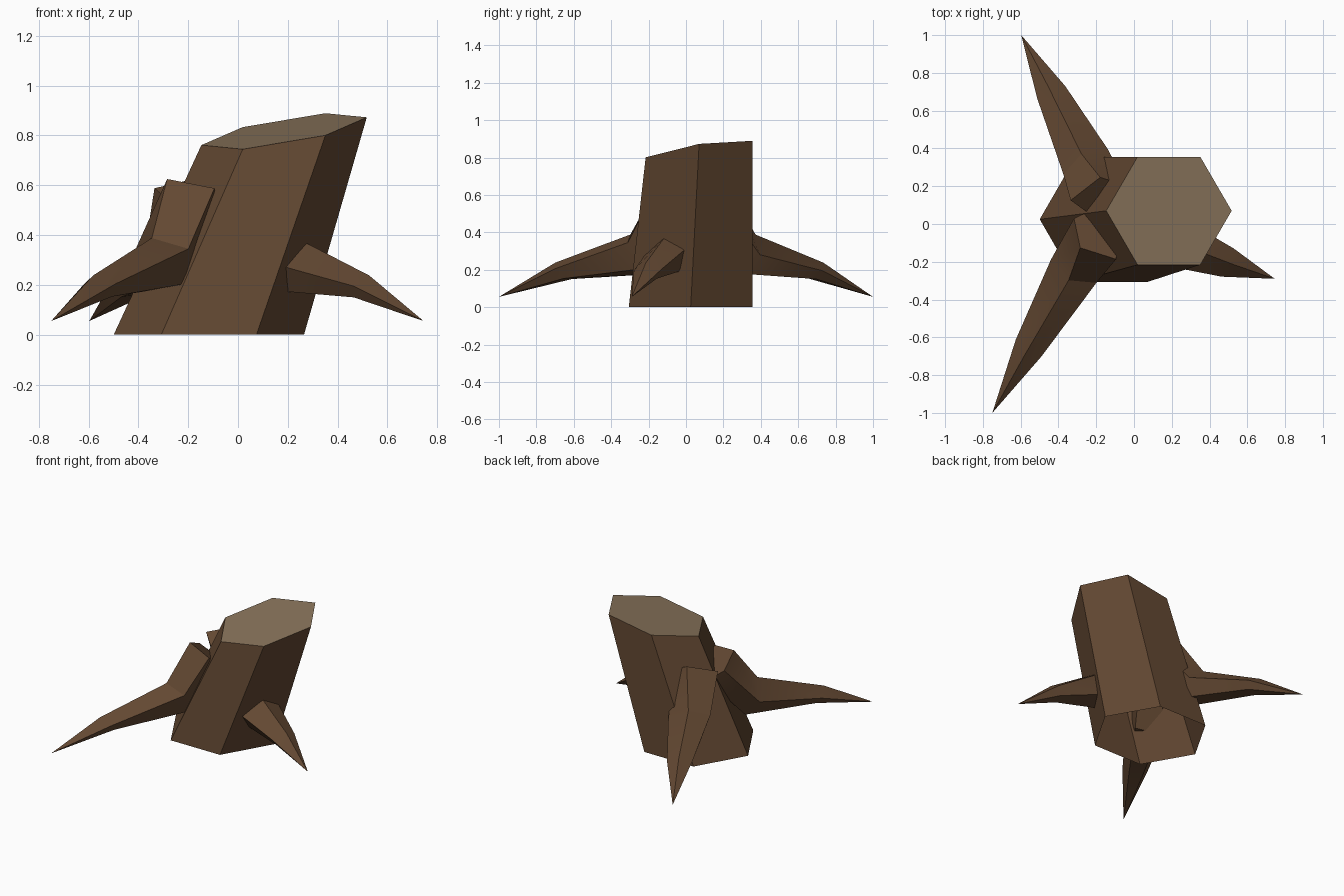
import bpy, math
from mathutils import Vector

if "Cube" in bpy.data.objects:
    bpy.data.objects.remove(bpy.data.objects["Cube"])


def material(name, rgb):
    m = bpy.data.materials.new(name)
    m.diffuse_color = (*rgb, 1)
    m.use_nodes = True
    m.node_tree.nodes["Principled BSDF"].inputs["Base Color"].default_value = m.diffuse_color
    return m


bark = material("dark_bark", (0.125, 0.065, 0.032))
wood = material("cut_wood", (0.25, 0.175, 0.105))


def loft(name, rings, tip=None, first_cap=True, last_cap=True):
    """Skin a stack of equal rings, with an optional pointed end."""
    n = len(rings[0])
    verts = [p for r in rings for p in r]
    faces = [(k * n + i, k * n + (i + 1) % n, (k + 1) * n + (i + 1) % n, (k + 1) * n + i)
             for k in range(len(rings) - 1) for i in range(n)]
    last = (len(rings) - 1) * n
    if first_cap:
        faces.append(tuple(range(n))[::-1])
    if tip is not None:
        verts.append(tip)
        faces += [(last + i, last + (i + 1) % n, len(verts) - 1) for i in range(n)]
    elif last_cap:
        faces.append(tuple(range(last, last + n)))
    me = bpy.data.meshes.new(name)
    me.from_pydata(verts, [], faces)
    me.materials.append(bark)
    ob = bpy.data.objects.new(name, me)
    bpy.context.collection.objects.link(ob)
    return ob


def hexagon(cx, cy, rx, ry, height):
    """Hexagon with corners on the x axis; height is a function of x and y."""
    pts = []
    for i in range(6):
        a = math.radians(60 * i)
        x, y = cx + rx * math.cos(a), cy + ry * math.sin(a)
        pts.append((x, y, height(x, y)))
    return pts


# Leaning trunk, hollow underneath, with a slanted cut on top
trunk = loft("trunk", [
    hexagon(-0.117, 0.025, 0.382, 0.382, lambda x, y: 0.0),
    hexagon(0.185, 0.07, 0.332, 0.33, lambda x, y: 0.817 + 0.168 * (x - 0.185) + 0.155 * (y - 0.07)),
], first_cap=False)
trunk.data.materials.append(wood)
for p in trunk.data.polygons:
    p.material_index = 1 if len(p.vertices) == 6 else 0

# Root cross-sections as (distance back from tip, sideways, height)
ROOT = [
    [(0.99, -0.02, 0.625), (1.11, -0.125, 0.55), (1.20, -0.06, 0.47), (1.18, 0.11, 0.49), (1.03, 0.175, 0.588)],
    [(0.81, 0.01, 0.388), (0.86, -0.125, 0.28), (0.93, -0.06, 0.178), (0.93, 0.10, 0.205), (0.87, 0.145, 0.345)],
    [(0.345, 0.0, 0.238), (0.40, -0.081, 0.195), (0.42, -0.045, 0.15), (0.42, 0.045, 0.153), (0.387, 0.081, 0.205)],
]


def root(name, tip_xy, angle, stretch):
    a = math.radians(angle)
    out = Vector((math.cos(a), math.sin(a), 0))
    left = Vector((-out.y, out.x, 0))
    tip = Vector((*tip_xy, 0.055))
    rings = [[Vector((tip.x, tip.y, z)) - out * (u * stretch) + left * v for u, v, z in r] for r in ROOT]
    ob = loft(name, rings, tip=tip)
    bpy.ops.object.select_all(action='DESELECT')
    ob.select_set(True)
    bpy.context.view_layer.objects.active = ob
    bpy.ops.object.shade_smooth_by_angle(angle=math.radians(30))
    return ob


# Three bent, pointed roots
root("front_left_root", (-0.75, -1.0), 240.8, 1.0)
root("back_root", (-0.597, 1.0), 117.7, 0.87)
root("right_root", (0.745, -0.29), -19.1, 0.67)

# Make all surfaces face outwards
import bmesh
for ob in bpy.data.objects:
    bm = bmesh.new()
    bm.from_mesh(ob.data)
    bmesh.ops.recalc_face_normals(bm, faces=bm.faces)
    bm.to_mesh(ob.data)
    bm.free()
